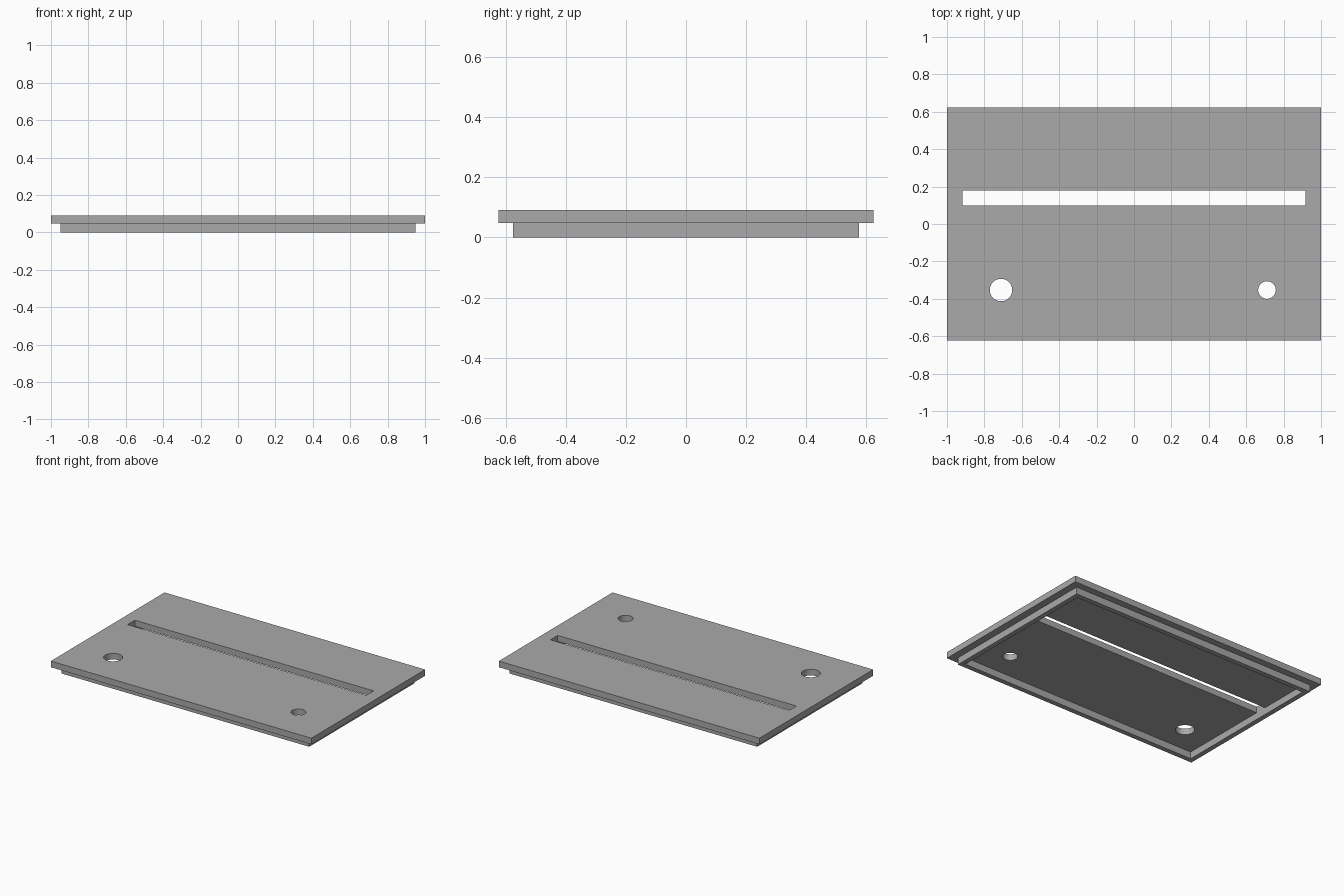
import bpy

HALF_X, HALF_Y = 1.0, 0.623        # cover plate half sizes
RIM_X, RIM_Y = 0.95, 0.576         # locating rim half sizes
WALL = 0.034                       # rim wall thickness
STEP, TOP = 0.048, 0.091           # underside and top of the plate

if "Cube" in bpy.data.objects:
    bpy.data.objects.remove(bpy.data.objects["Cube"], do_unlink=True)

grey = bpy.data.materials.new("plain_grey")
grey.use_nodes = True
colour = (0.4, 0.4, 0.4, 1)
grey.diffuse_color = colour
grey.node_tree.nodes["Principled BSDF"].inputs["Base Color"].default_value = colour


def box(name, half_x, half_y, z0, z1, y=0):
    bpy.ops.mesh.primitive_cube_add(size=1, location=(0, y, (z0 + z1) / 2))
    obj = bpy.context.object
    obj.name = name
    obj.scale = (2 * half_x, 2 * half_y, z1 - z0)
    bpy.ops.object.transform_apply(location=True, rotation=False, scale=True)
    obj.data.materials.append(grey)
    return obj


def drill(name, x, y, radius):
    bpy.ops.mesh.primitive_cylinder_add(vertices=48, radius=radius, depth=1,
                                        location=(x, y, 0))
    obj = bpy.context.object
    obj.name = name
    obj.data.materials.append(grey)
    return obj


def cut(target, cutters):
    """Subtract each cutter from the target, then discard it."""
    bpy.ops.object.select_all(action='DESELECT')
    target.select_set(True)
    bpy.context.view_layer.objects.active = target
    for cutter in cutters:
        mod = target.modifiers.new("cut", 'BOOLEAN')
        mod.operation, mod.solver, mod.object = 'DIFFERENCE', 'EXACT', cutter
        bpy.ops.object.modifier_apply(modifier=mod.name)
        bpy.data.objects.remove(cutter, do_unlink=True)
    bpy.ops.object.shade_smooth_by_angle()


# Cover plate with a long slot and two round holes
plate = box("cover_plate", HALF_X, HALF_Y, STEP, TOP)
cut(plate, [
    box("slot_cutter", RIM_X - WALL, 0.04, -0.5, 0.5, y=0.138),
    drill("large_hole_cutter", -0.711, -0.353, 0.06),
    drill("small_hole_cutter", 0.711, -0.353, 0.047),
])

# Hollow locating rim below the plate
rim = box("locating_rim", RIM_X, RIM_Y, 0, STEP)
cut(rim, [box("rim_cutter", RIM_X - WALL, RIM_Y - WALL, -0.5, 0.5)])
